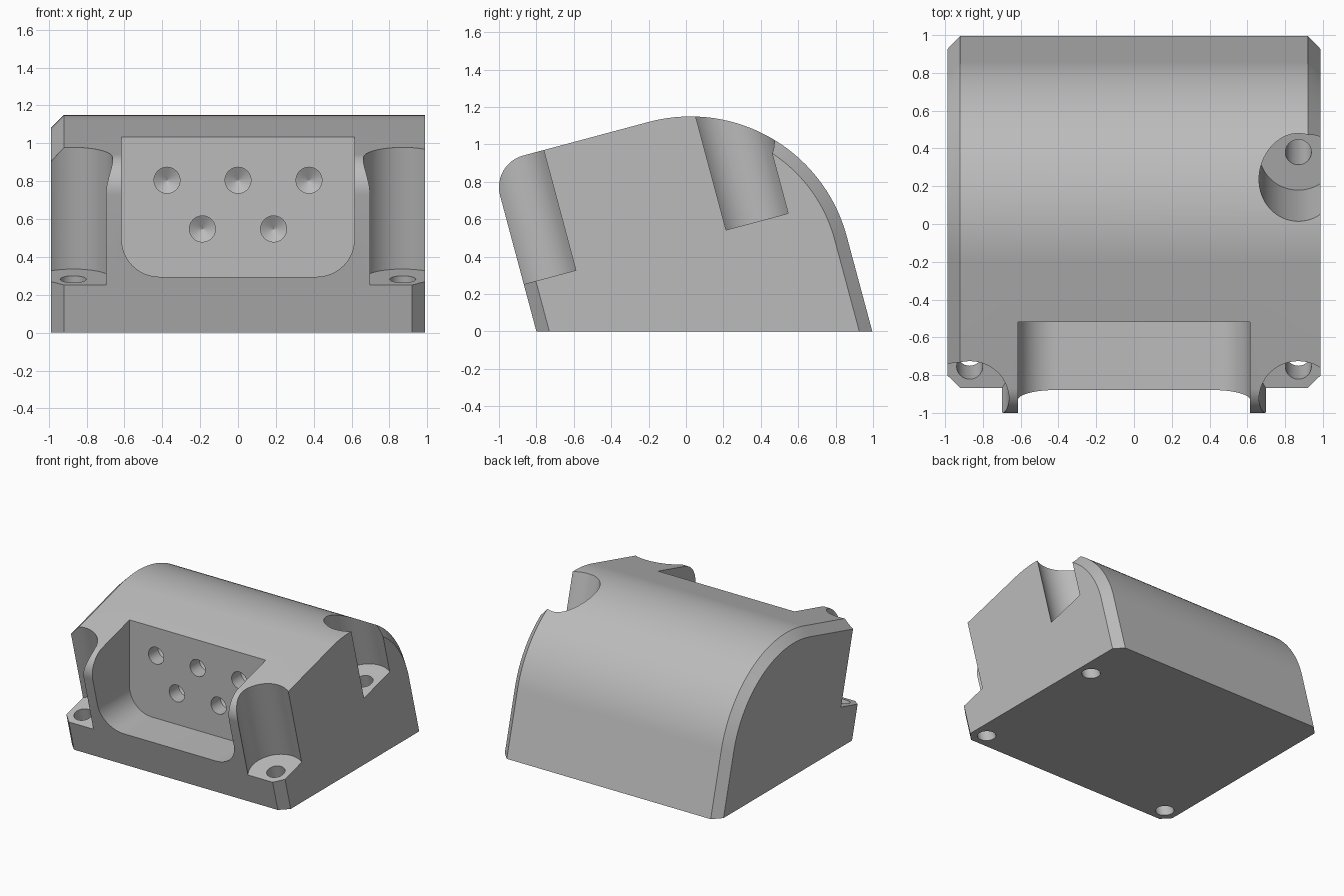
import bpy, bmesh, math
from mathutils import Vector, Matrix

if "Cube" in bpy.data.objects:
    bpy.data.objects.remove(bpy.data.objects["Cube"])

TILT = math.radians(15)
HALF_W, CHAMFER = 0.987, 0.067

grey = bpy.data.materials.new("plain_grey")
grey.diffuse_color = (0.5, 0.5, 0.5, 1)
grey.use_nodes = True
grey.node_tree.nodes["Principled BSDF"].inputs["Base Color"].default_value = grey.diffuse_color


def make_object(name, bm):
    bmesh.ops.recalc_face_normals(bm, faces=bm.faces)
    mesh = bpy.data.meshes.new(name)
    bm.to_mesh(mesh)
    bm.free()
    mesh.materials.append(grey)
    ob = bpy.data.objects.new(name, mesh)
    bpy.context.collection.objects.link(ob)
    return ob


def loft(name, loops):
    """Skin equal-length closed loops and cap both ends."""
    bm = bmesh.new()
    rings = [[bm.verts.new(p) for p in loop] for loop in loops]
    n = len(rings[0])
    for a, b in zip(rings, rings[1:]):
        for i in range(n):
            j = (i + 1) % n
            bm.faces.new((a[i], a[j], b[j], b[i]))
    bm.faces.new(rings[0][::-1])
    bm.faces.new(rings[-1])
    return make_object(name, bm)


def profile(x, inset):
    """Leaning side outline; inset(part, y) pulls points inward for the chamfer."""
    pts = []
    d = inset("front", -0.8) / math.cos(TILT)
    pts.append((x, -0.80 + d, 0))
    for part, cy, cz, r, a0, steps in (("nose", -0.825, 0.771, 0.175, 195, 12),
                                       ("dome", 0.024, 0.284, 0.865, 105, 40)):
        for i in range(steps + 1):
            a = math.radians(a0 - 90 * i / steps)
            if part == "nose":
                key = "front" if i < steps // 2 else "top"
            else:
                key = "top" if cy + r * math.cos(a) < 0.27 else "back"
            rr = r - inset(key, 0)
            pts.append((x, cy + rr * math.cos(a), cz + rr * math.sin(a)))
    d = inset("back", 1) / math.cos(TILT)
    pts.append((x, 0.996 - d, 0))
    return pts


def none(key, y):
    return 0


def all_round(key, y):
    return CHAMFER


def not_top(key, y):
    return 0 if key == "top" else CHAMFER


# Main body: chamfered fully on the left, only front and back on the right
body = loft("housing_body", [
    profile(-HALF_W, all_round),
    profile(-HALF_W + CHAMFER, none),
    profile(HALF_W - CHAMFER, none),
    profile(HALF_W, not_top)])


def lean(x, u, v):
    """Point in the leaning frame: u runs back, v runs up."""
    c, s = math.cos(TILT), math.sin(TILT)
    return Vector((x, u * c - v * s, u * s + v * c))


def cylinder(name, p0, p1, r, segs):
    p0, p1 = Vector(p0), Vector(p1)
    bm = bmesh.new()
    m = Matrix.Translation((p0 + p1) / 2) @ (p1 - p0).to_track_quat('Z', 'Y').to_matrix().to_4x4()
    bmesh.ops.create_cone(bm, cap_ends=True, segments=segs, radius1=r, radius2=r,
                          depth=(p1 - p0).length, matrix=m)
    return make_object(name, bm)


def cut(cutter):
    cutter.hide_render = True
    mod = body.modifiers.new("cut", 'BOOLEAN')
    mod.operation, mod.solver, mod.object = 'DIFFERENCE', 'EXACT', cutter
    bpy.context.view_layer.objects.active = body
    bpy.ops.object.modifier_apply(modifier=mod.name)
    bpy.data.objects.remove(cutter)


# Front recess: straight-backed, with rounded lower corners
W, R, Z0 = 0.615, 0.2, 0.295
outline = [(-W, 1.5)]
for cx, a0 in ((-W + R, 180), (W - R, 270)):
    for i in range(13):
        a = math.radians(a0 + 90 * i / 12)
        outline.append((cx + R * math.cos(a), Z0 + R + R * math.sin(a)))
outline.append((W, 1.5))
cut(loft("recess_cutter", [[(x, y, z) for x, z in outline] for y in (-1.3, -0.52)]))

# Conical-ended holes in the recess wall
for x, z in ((-0.375, 0.805), (0, 0.805), (0.375, 0.805), (-0.188, 0.548), (0.188, 0.548)):
    rings = []
    for y, r in ((-0.6, 0.069), (-0.40, 0.069), (-0.36, 0.001)):
        rings.append([(x + r * math.cos(math.tau * i / 24), y, z + r * math.sin(math.tau * i / 24))
                      for i in range(24)])
    cut(loft("drill_cutter", rings))

# Screw pockets and through holes: two at the front, one at the back right
for x, u in ((-0.87, -0.656), (0.87, -0.656), (0.87, 0.519)):
    cut(cylinder("pocket_cutter", lean(x, u, 0.468), lean(x, u, 1.6), 0.208, 64))
    cut(cylinder("screw_cutter", lean(x, u, -0.5), lean(x, u, 0.6), 0.069, 32))

bpy.ops.object.select_all(action='DESELECT')
body.select_set(True)
bpy.context.view_layer.objects.active = body
bpy.ops.object.shade_smooth_by_angle(angle=math.radians(25))
